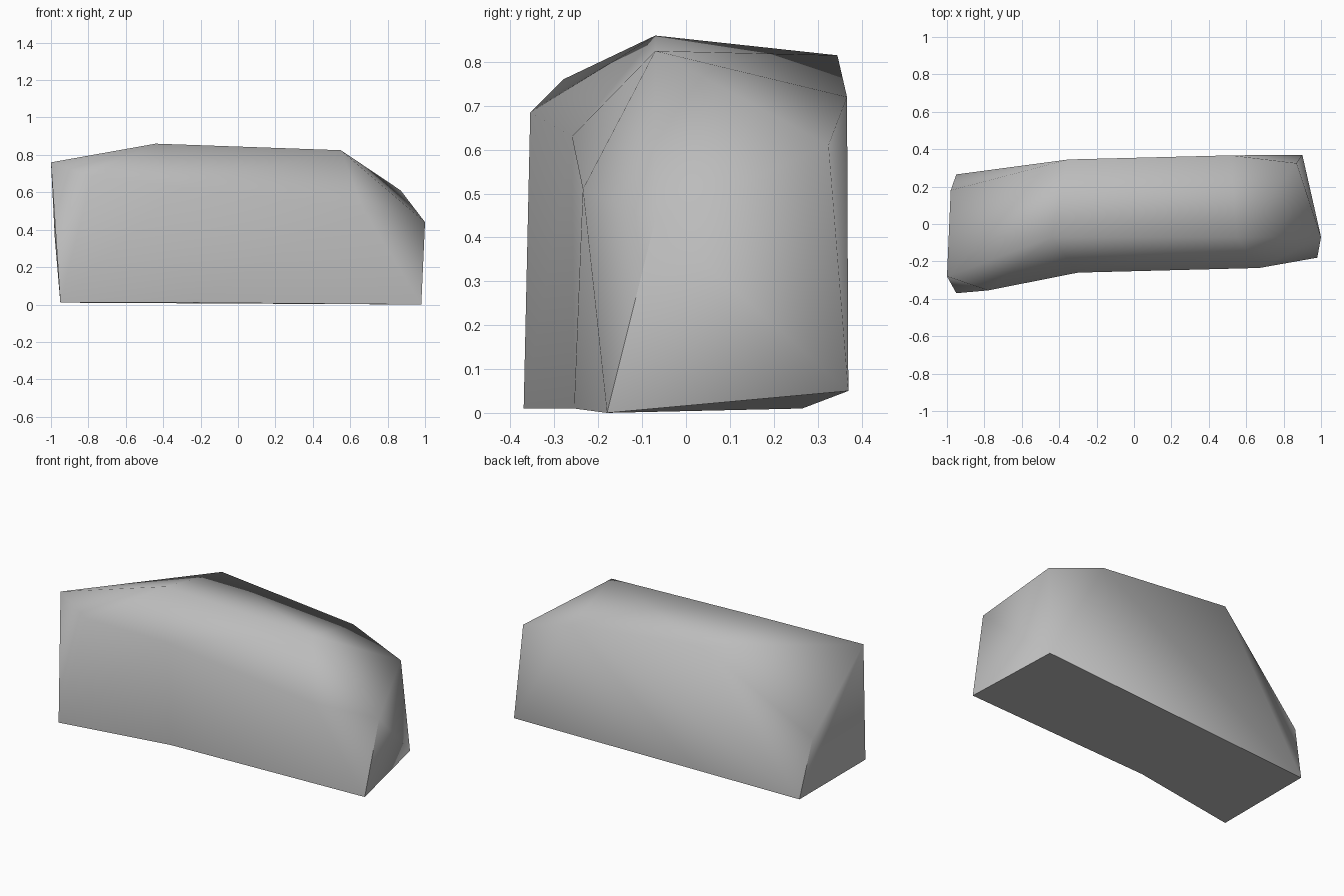
import bpy
import bmesh
from math import radians

cube = bpy.data.objects.get("Cube")
if cube:
    bpy.data.objects.remove(cube, do_unlink=True)

# Corners of the boulder, one letter each
corners = {
    # footprint
    "J": (-.95, -.37, .01), "K": (-.27, -.255, .01), "M": (.98, -.18, 0),
    "P": (.9, .37, .05), "Q": (-.95, .265, .01),
    # front shoulder
    "I": (-.78, -.355, .685), "N": (-.3, -.26, .63), "L": (.67, -.235, .51),
    # crest
    "H": (-1, -.28, .76), "A": (-.44, -.07, .86), "B": (.55, -.07, .825),
    # back shoulder
    "G": (-.98, .18, .36), "C": (-.35, .345, .815), "D": (.52, .367, .72),
    # left end
    "E": (.87, .325, .61), "F": (1, -.07, .44),
}

# Facets, grouped by side
facets = {
    "base": "JKMPQ",
    "front": "JKNI KMLN NLBA INA IAH",
    "right_end": "JIH JHQ HGQ",
    "top": "ABC BDC ACH",
    "back": "HCG GCQ QCDP",
    "left_end": "DEP DBE BEF FEP FPM FML BFL",
}

bm = bmesh.new()
vert = {name: bm.verts.new(co) for name, co in corners.items()}
for group in facets.values():
    for loop in group.split():
        bm.faces.new([vert[name] for name in loop])
bmesh.ops.recalc_face_normals(bm, faces=bm.faces)

mesh = bpy.data.meshes.new("boulder")
bm.to_mesh(mesh)
bm.free()
boulder = bpy.data.objects.new("boulder", mesh)
bpy.context.collection.objects.link(boulder)

# Plain grey stone
stone = bpy.data.materials.new("grey stone")
stone.use_nodes = True
grey = (.5, .5, .5, 1)
stone.diffuse_color = grey
stone.node_tree.nodes["Principled BSDF"].inputs["Base Color"].default_value = grey
mesh.materials.append(stone)

# Soft facets with a crisp base
bpy.ops.object.select_all(action="DESELECT")
boulder.select_set(True)
bpy.context.view_layer.objects.active = boulder
bpy.ops.object.shade_smooth_by_angle(angle=radians(70))
